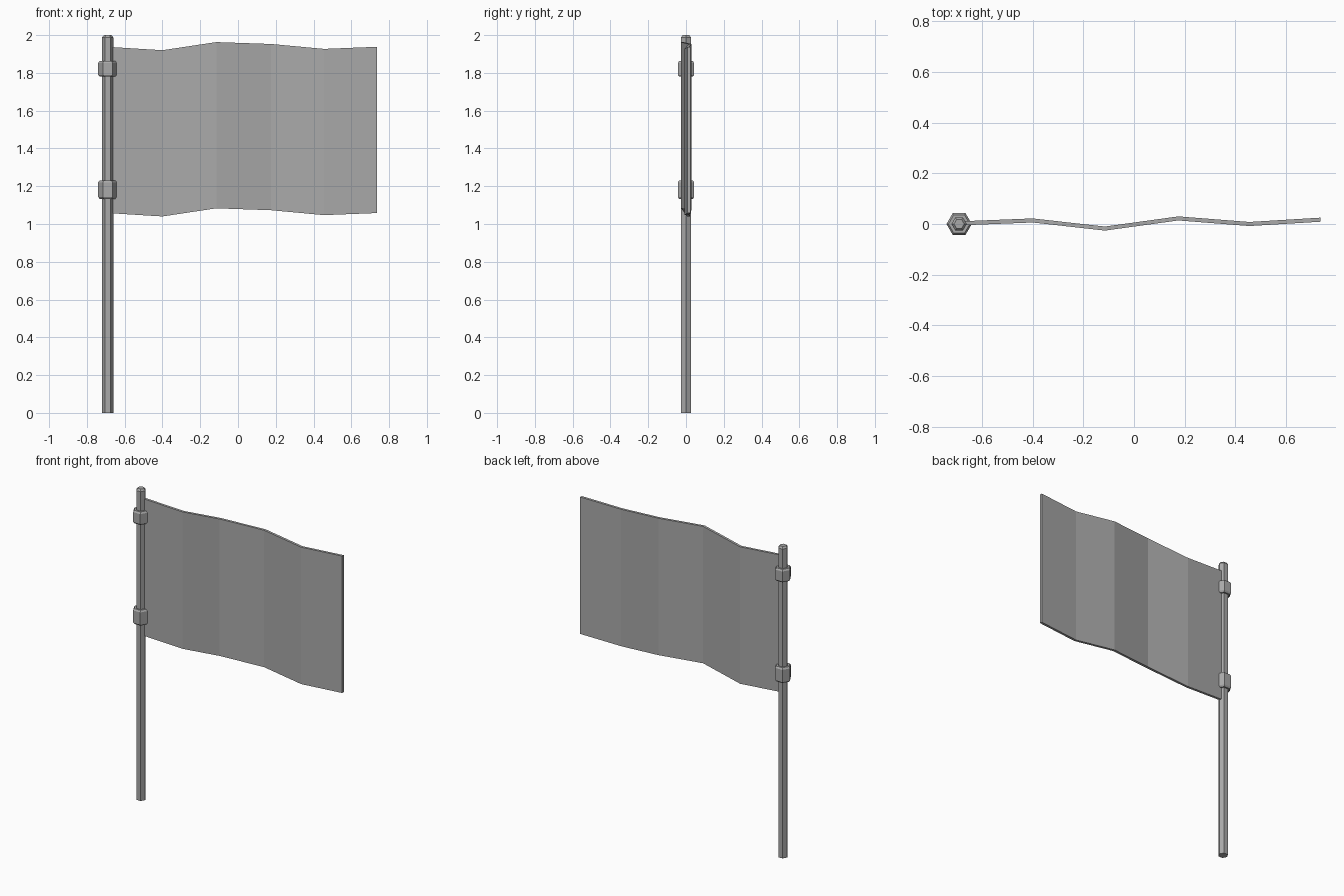
import bpy
import bmesh
from math import pi, cos, sin

cube = bpy.data.objects.get("Cube")
if cube:
    bpy.data.objects.remove(cube, do_unlink=True)

POLE_X = -0.69

grey = bpy.data.materials.new("plain_grey")
grey.use_nodes = True
colour = (0.4, 0.4, 0.4, 1)
grey.diffuse_color = colour
grey.node_tree.nodes["Principled BSDF"].inputs["Base Color"].default_value = colour


def finish(name, bm):
    bmesh.ops.recalc_face_normals(bm, faces=bm.faces[:])
    mesh = bpy.data.meshes.new(name)
    bm.to_mesh(mesh)
    bm.free()
    mesh.materials.append(grey)
    obj = bpy.data.objects.new(name, mesh)
    bpy.context.collection.objects.link(obj)
    return obj


def hex_column(name, profile):
    """Six-sided solid around the pole axis from (radius, height) pairs."""
    bm = bmesh.new()
    rings = [[bm.verts.new((POLE_X + r * cos(i * pi / 3), r * sin(i * pi / 3), z))
              for i in range(6)] for r, z in profile]
    for low, high in zip(rings, rings[1:]):
        for i in range(6):
            j = (i + 1) % 6
            bm.faces.new((low[i], low[j], high[j], high[i]))
    bm.faces.new(rings[0])
    bm.faces.new(rings[-1])
    return finish(name, bm)


# Pole with a chamfered tip
hex_column("pole", [(0.03, 0), (0.03, 1.988), (0.02, 2)])

# Two chamfered collars holding the cloth
for name, low, high in (("lower_collar", 1.133, 1.231), ("upper_collar", 1.78, 1.863)):
    hex_column(name, [(0.042, low), (0.05, low + 0.01),
                      (0.05, high - 0.01), (0.042, high)])

# Rippled cloth: (x, y, top height) of each fold
folds = [(-0.675, 0.003, 1.937), (-0.40, 0.014, 1.92), (-0.115, -0.018, 1.963),
         (0.175, 0.022, 1.953), (0.455, 0, 1.927), (0.735, 0.017, 1.938)]
HEIGHT, HALF = 0.88, 0.008
bm = bmesh.new()
loops = [[bm.verts.new((x, y + side * HALF, top - drop))
          for side, drop in ((-1, 0), (1, 0), (1, HEIGHT), (-1, HEIGHT))]
         for x, y, top in folds]
for a, b in zip(loops, loops[1:]):
    for i in range(4):
        j = (i + 1) % 4
        bm.faces.new((a[i], a[j], b[j], b[i]))
bm.faces.new(loops[0])
bm.faces.new(loops[-1])
finish("flag_cloth", bm)
